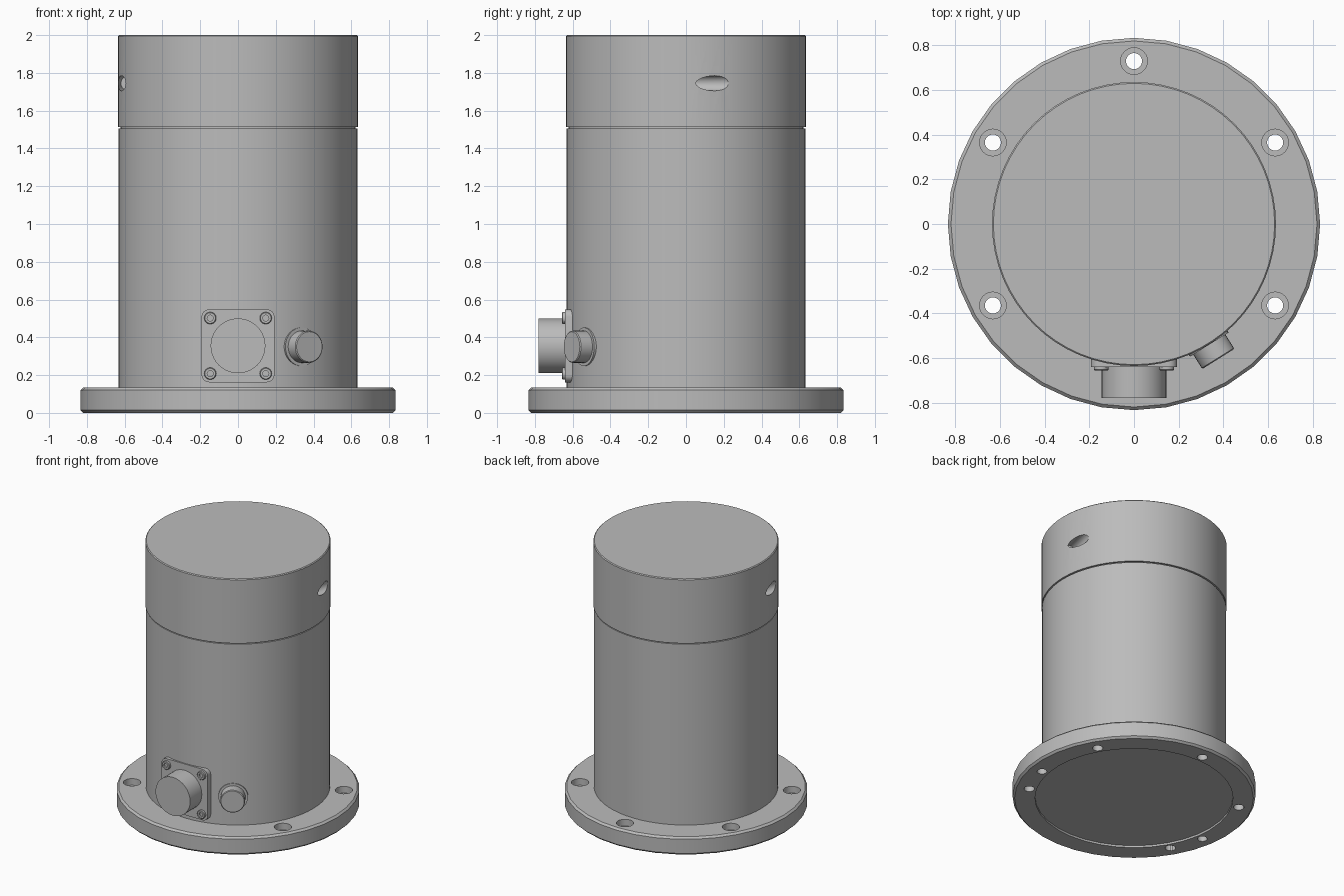
import bpy, bmesh, math
from mathutils import Matrix, Vector

if "Cube" in bpy.data.objects:
    bpy.data.objects.remove(bpy.data.objects["Cube"])

grey = bpy.data.materials.new("plain grey metal")
grey.use_nodes = True
grey.diffuse_color = (0.5, 0.5, 0.5, 1)
grey.node_tree.nodes["Principled BSDF"].inputs["Base Color"].default_value = (0.5, 0.5, 0.5, 1)


def finish(bm, name):
    bmesh.ops.remove_doubles(bm, verts=bm.verts, dist=0.0001)
    bmesh.ops.recalc_face_normals(bm, faces=bm.faces)
    mesh = bpy.data.meshes.new(name)
    bm.to_mesh(mesh)
    bm.free()
    mesh.materials.append(grey)
    ob = bpy.data.objects.new(name, mesh)
    bpy.context.collection.objects.link(ob)
    return ob


def activate(ob):
    bpy.ops.object.select_all(action="DESELECT")
    ob.select_set(True)
    bpy.context.view_layer.objects.active = ob


def smooth(ob):
    activate(ob)
    bpy.ops.object.shade_smooth_by_angle(angle=math.radians(30))
    return ob


def lathe(name, profile, steps, base=(0, 0, 0), axis=(0, 0, 1)):
    """Revolve (radius, height) points and point the result along an axis."""
    bm = bmesh.new()
    verts = [bm.verts.new((r, 0, h)) for r, h in profile]
    edges = [bm.edges.new(pair) for pair in zip(verts, verts[1:])]
    bmesh.ops.spin(bm, geom=verts + edges, cent=(0, 0, 0), axis=(0, 0, 1),
                   angle=math.tau, steps=steps)
    turn = Vector(axis).to_track_quat("Z", "Y").to_matrix().to_4x4()
    bmesh.ops.transform(bm, matrix=Matrix.Translation(base) @ turn, verts=bm.verts)
    return finish(bm, name)


def rod(name, r, low, high, steps=24, base=(0, 0, 0), axis=(0, 0, 1)):
    return lathe(name, [(0, low), (r, low), (r, high), (0, high)], steps, base, axis)


def cut(target, cutters):
    for cutter in cutters:
        activate(target)
        mod = target.modifiers.new("cut", "BOOLEAN")
        mod.operation = "DIFFERENCE"
        mod.solver = "EXACT"
        mod.object = cutter
        bpy.ops.object.modifier_apply(modifier=mod.name)
        bpy.data.objects.remove(cutter)


def polar(r, degrees, z=0):
    a = math.radians(degrees)
    return Vector((r * math.cos(a), r * math.sin(a), z))


# Base flange with chamfered rims and a shallow recess underneath
flange = lathe("base_flange", [(0, 0.015), (0.68, 0.015), (0.68, 0), (0.82, 0), (0.834, 0.014),
                               (0.834, 0.121), (0.82, 0.135), (0, 0.135)], 36)
cutters = []
for angle in (-30, 30, 90, 150, 210):
    spot = polar(0.73, angle)
    cutters.append(lathe("bolt_hole_cutter", [(0, -0.1), (0.036, -0.1), (0.036, 0.085),
                                              (0.06, 0.085), (0.06, 0.2), (0, 0.2)], 24, spot))
# Blind dowel holes on the underside
for angle in (-10, 190):
    cutters.append(rod("dowel_hole_cutter", 0.034, -0.1, 0.07, 20, polar(0.73, angle)))
cut(flange, cutters)
smooth(flange)

# Main housing and top cap, separated by a narrow groove
housing = rod("main_housing", 0.632, 0.1, 1.505, 64)
smooth(housing)
smooth(rod("cap_groove", 0.622, 1.45, 1.56, 64))
cap = lathe("top_cap", [(0, 1.513), (0.636, 1.513), (0.636, 1.994), (0.63, 2), (0, 2)], 64)
# Slanted holes on opposite sides of the cap
cut(cap, [rod("cap_hole_cutter", 0.04, -0.15, 0.3, 24, polar(0.635, 13.7 + turn, 1.745),
              polar(1, 76 + turn)) for turn in (0, 180)])
smooth(cap)

# Square connector plate with rounded corners
FRONT = Vector((0, -1, 0))
MID_Z = 0.355
bm = bmesh.new()
bmesh.ops.create_cube(bm, size=1, matrix=Matrix.Translation((0, -0.615, MID_Z))
                      @ Matrix.Diagonal((0.386, 0.05, 0.386, 1)))
corners = [e for e in bm.edges if abs((e.verts[0].co - e.verts[1].co).y) > 0.01]
bmesh.ops.bevel(bm, geom=corners, offset=0.04, segments=5, profile=0.5, affect="EDGES")
smooth(finish(bm, "connector_plate"))

# Large connector barrel
smooth(rod("connector_barrel", 0.145, 0.6, 0.78, 40, (0, 0, MID_Z), FRONT))

# Socket screws in the plate corners
for x in (-0.147, 0.147):
    for z in (-0.147, 0.147):
        smooth(lathe("plate_screw", [(0, 0.62), (0.032, 0.62), (0.032, 0.653), (0.028, 0.657),
                                     (0.016, 0.657), (0.016, 0.645), (0, 0.645)],
                     18, (x, 0, MID_Z + z), FRONT))

# Small angled connector with a seat ring
side = polar(1, -58)
smooth(rod("small_connector_seat", 0.102, 0.58, 0.637, 32, (0, 0, 0.35), side))
smooth(lathe("small_connector", [(0, 0.6), (0.085, 0.6), (0.085, 0.708), (0.08, 0.713),
                                 (0, 0.713)], 32, (0, 0, 0.35), side))
